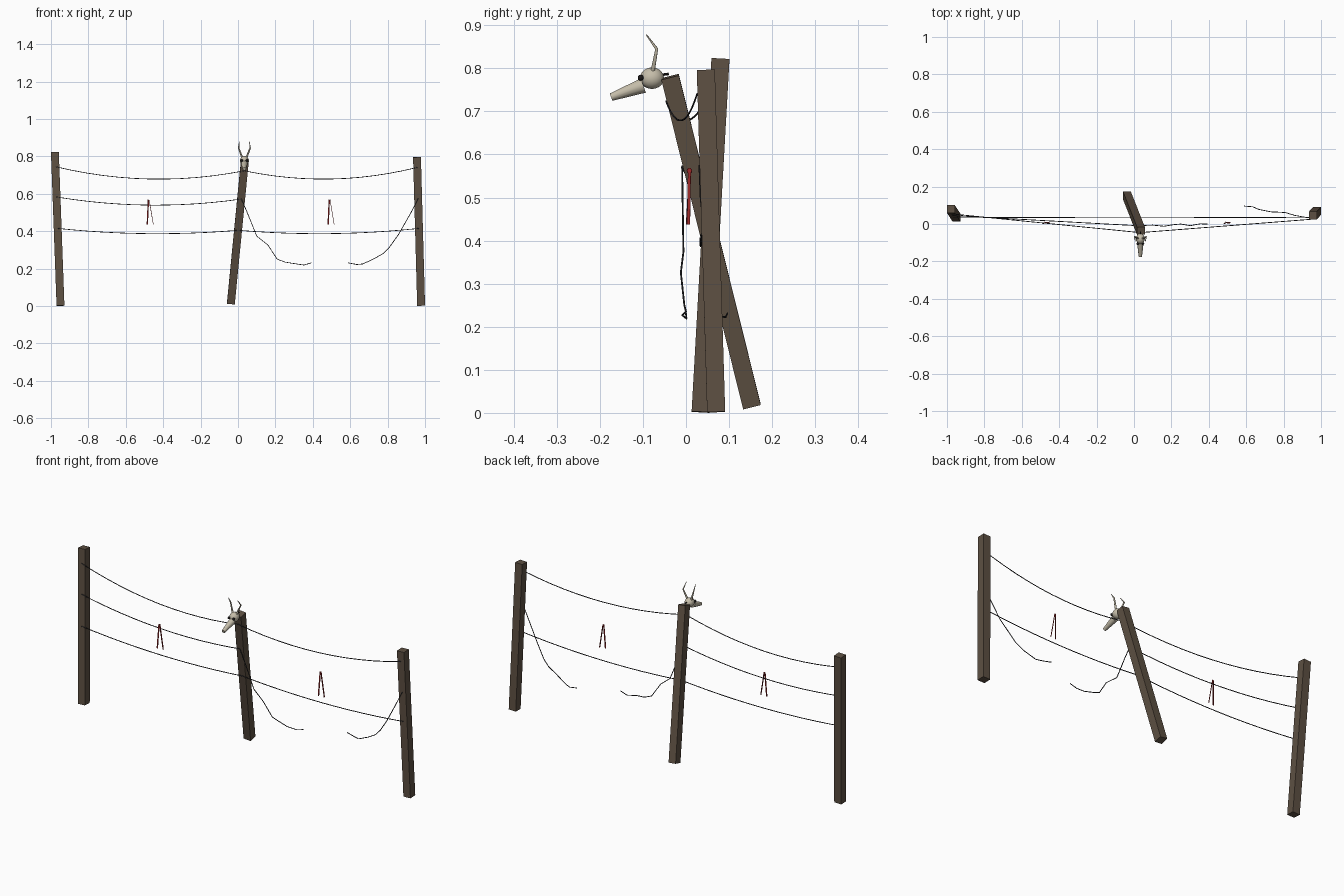
import bpy, math
from mathutils import Vector

if "Cube" in bpy.data.objects:
    bpy.data.objects.remove(bpy.data.objects["Cube"])

Z = Vector((0, 0, 1))


def material(name, rgb):
    m = bpy.data.materials.new(name)
    m.diffuse_color = (*rgb, 1)
    m.use_nodes = True
    m.node_tree.nodes["Principled BSDF"].inputs["Base Color"].default_value = m.diffuse_color
    return m


WOOD = material("wood", (0.11, 0.08, 0.055))
WIRE = material("wire", (0.03, 0.03, 0.035))
BONE = material("bone", (0.56, 0.51, 0.40))
DARK = material("dark", (0.012, 0.01, 0.01))
RED = material("red_cloth", (0.30, 0.02, 0.02))


def finish(name, mat, smooth=False):
    o = bpy.context.object
    o.name = name
    o.data.materials.append(mat)
    if smooth:
        bpy.ops.object.shade_smooth_by_angle()
    return o


def beam(name, a, b, sx, sy, mat):
    """Box whose long axis runs from a to b."""
    a, b = Vector(a), Vector(b)
    bpy.ops.mesh.primitive_cube_add(size=1, location=(a + b) / 2)
    o = finish(name, mat)
    o.scale = (sx, sy, (b - a).length)
    o.rotation_euler = Z.rotation_difference(b - a).to_euler()


def cone(name, a, b, r1, r2, mat, sides=12):
    a, b = Vector(a), Vector(b)
    bpy.ops.mesh.primitive_cone_add(vertices=sides, radius1=r1, radius2=r2, depth=(b - a).length,
                                    location=(a + b) / 2, rotation=Z.rotation_difference(b - a).to_euler())
    finish(name, mat, True)


def ball(name, loc, scale, mat):
    bpy.ops.mesh.primitive_uv_sphere_add(segments=16, ring_count=10, radius=1, location=loc)
    finish(name, mat, True).scale = scale


def tube(name, pts, r, mat, radii=None):
    c = bpy.data.curves.new(name, 'CURVE')
    c.dimensions = '3D'
    c.bevel_depth, c.bevel_resolution, c.use_fill_caps = r, 1, True
    s = c.splines.new('POLY')
    s.points.add(len(pts) - 1)
    for i, p in enumerate(pts):
        s.points[i].co = (*p, 1)
        s.points[i].radius = radii[i] if radii else 1
    c.materials.append(mat)
    bpy.context.collection.objects.link(bpy.data.objects.new(name, c))


def sagging_wire(name, a, b, sag, n=12):
    a, b = Vector(a), Vector(b)
    pts = [a.lerp(b, i / n) - Z * sag * 4 * (i / n) * (1 - i / n) for i in range(n + 1)]
    tube(name, pts, 0.0021, WIRE)


# Leaning posts
beam("left_post", (-0.949, 0.034, 0.002), (-0.979, 0.080, 0.822), 0.042, 0.042, WOOD)
beam("middle_post", (-0.038, 0.153, 0.015), (0.037, -0.037, 0.780), 0.042, 0.042, WOOD)
beam("right_post", (0.979, 0.070, 0.002), (0.957, 0.046, 0.796), 0.042, 0.042, WOOD)

# Intact wires
sagging_wire("top_wire_left", (-0.976, 0.054, 0.745), (0.033, -0.046, 0.723), 0.055)
sagging_wire("top_wire_right", (0.033, -0.046, 0.723), (0.958, 0.026, 0.741), 0.053)
sagging_wire("middle_wire_left", (-0.970, 0.045, 0.583), (0.018, -0.009, 0.572), 0.038)
sagging_wire("bottom_wire_left", (-0.964, 0.036, 0.415), (0.002, 0.033, 0.405), 0.023)
sagging_wire("bottom_wire_right", (0.002, 0.033, 0.405), (0.968, 0.036, 0.415), 0.023)

# Snapped wire ends
tube("broken_wire_middle", [(0.018, -0.009, 0.572), (0.048, -0.008, 0.503), (0.10, -0.006, 0.374),
     (0.16, -0.012, 0.326), (0.209, -0.004, 0.251), (0.25, 0.0, 0.235), (0.30, -0.009, 0.227),
     (0.353, 0.001, 0.219), (0.392, 0.0, 0.231)], 0.0021, WIRE)
tube("broken_wire_right", [(0.963, 0.031, 0.575), (0.925, 0.034, 0.50), (0.86, 0.046, 0.385),
     (0.81, 0.061, 0.315), (0.78, 0.063, 0.283), (0.733, 0.065, 0.256), (0.668, 0.078, 0.225),
     (0.635, 0.092, 0.222), (0.588, 0.096, 0.231)], 0.0021, WIRE)

# Cloth strips knotted in pairs
for side, x in (("left", -0.477), ("right", 0.490)):
    bpy.ops.mesh.primitive_torus_add(major_radius=0.0045, minor_radius=0.002, major_segments=12,
                                     minor_segments=6, location=(x, 0.008, 0.562),
                                     rotation=(0, math.pi / 2, 0))
    finish(side + "_cloth_knot", RED, True)
    beam(side + "_cloth_strip_a", (x - 0.002, 0.008, 0.568), (x - 0.008, 0.001, 0.437), 0.0015, 0.007, RED)
    beam(side + "_cloth_strip_b", (x + 0.002, 0.008, 0.568), (x + 0.024, 0.006, 0.437), 0.0015, 0.007, RED)

# Horned skull nailed to the middle post
cx = 0.034
ball("skull", (cx, -0.079, 0.777), (0.024, 0.028, 0.025), BONE)
cone("snout", (cx, -0.099, 0.760), (cx, -0.174, 0.733), 0.0175, 0.009, BONE)
cone("skull_nail", (cx, -0.062, 0.784), (cx, -0.040, 0.787), 0.003, 0.003, DARK, 8)
for side, s in (("left", -1), ("right", 1)):
    ball(side + "_eye_socket", (cx + s * 0.014, -0.105, 0.778), (0.007,) * 3, DARK)
    tube(side + "_horn", [(cx + s * 0.012, -0.077, 0.795), (cx + s * 0.031, -0.068, 0.845),
         (cx + s * 0.027, -0.092, 0.878)], 0.0055, BONE, [1, 0.7, 0.25])
